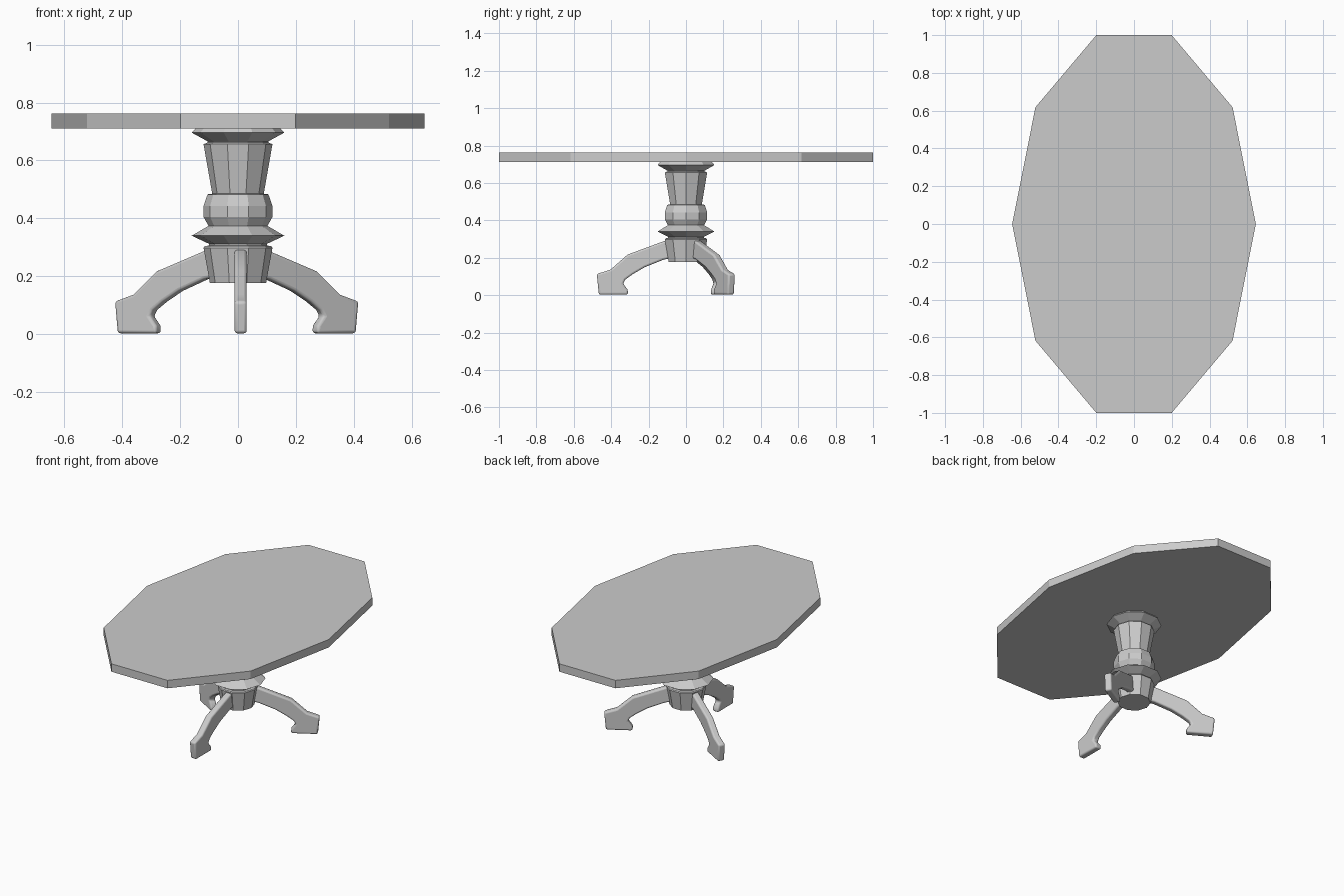
import bpy, bmesh
from math import cos, sin, pi, radians
from mathutils import Matrix

if "Cube" in bpy.data.objects:
    bpy.data.objects.remove(bpy.data.objects["Cube"])

SIDES = 10


def make_object(name, bm):
    bmesh.ops.recalc_face_normals(bm, faces=bm.faces[:])
    me = bpy.data.meshes.new(name)
    bm.to_mesh(me)
    bm.free()
    ob = bpy.data.objects.new(name, me)
    bpy.context.collection.objects.link(ob)
    return ob


def lathe(name, profile, sx=1.0, sy=1.0):
    """Ten-sided turned solid from (radius, z) points, capped at both ends."""
    bm = bmesh.new()
    rings = [[bm.verts.new((sx * r * cos(2 * pi * i / SIDES), sy * r * sin(2 * pi * i / SIDES), z))
              for i in range(SIDES)] for r, z in profile]
    for a, b in zip(rings, rings[1:]):
        for i in range(SIDES):
            j = (i + 1) % SIDES
            bm.faces.new((a[i], a[j], b[j], b[i]))
    bm.faces.new(rings[0])
    bm.faces.new(rings[-1])
    return make_object(name, bm)


# Oval top
lathe("table_top", [(1, 0.711), (1, 0.762)], 0.645, 1 / sin(radians(72)))

# Turned pedestal
lathe("pedestal", [
    (0.097, 0.176), (0.119, 0.298), (0.115, 0.304), (0.100, 0.306), (0.100, 0.312),
    (0.160, 0.340), (0.102, 0.374),
    (0.119, 0.405), (0.119, 0.443), (0.105, 0.483), (0.089, 0.485),
    (0.119, 0.656), (0.105, 0.662), (0.105, 0.666),
    (0.160, 0.696), (0.145, 0.712)])

# Three scrolled legs: side profile (distance from centre, z)
leg_profile = [
    (0.07, 0.300), (0.115, 0.290), (0.312, 0.217), (0.403, 0.137), (0.477, 0.113),
    (0.466, 0.003), (0.310, 0.003), (0.312, 0.030), (0.337, 0.062), (0.325, 0.083),
    (0.285, 0.112), (0.220, 0.150), (0.120, 0.190), (0.07, 0.200)]
WIDTH, OFFSET = 0.042, 0.009

for k, name in enumerate(("front_leg", "back_right_leg", "back_left_leg")):
    bm = bmesh.new()
    face = bm.faces.new([bm.verts.new((OFFSET - WIDTH / 2, -r, z)) for r, z in leg_profile])
    ext = bmesh.ops.extrude_face_region(bm, geom=[face])
    moved = [g for g in ext["geom"] if isinstance(g, bmesh.types.BMVert)]
    bmesh.ops.translate(bm, verts=moved, vec=(WIDTH, 0, 0))
    bmesh.ops.rotate(bm, verts=bm.verts[:], matrix=Matrix.Rotation(k * 2 * pi / 3, 3, 'Z'))
    leg = make_object(name, bm)
    bev = leg.modifiers.new("rounding", 'BEVEL')
    bev.width, bev.segments = 0.010, 3
    bev.limit_method, bev.angle_limit = 'ANGLE', radians(50)
    bpy.ops.object.select_all(action='DESELECT')
    leg.select_set(True)
    bpy.context.view_layer.objects.active = leg
    bpy.ops.object.shade_smooth_by_angle(angle=radians(40))
